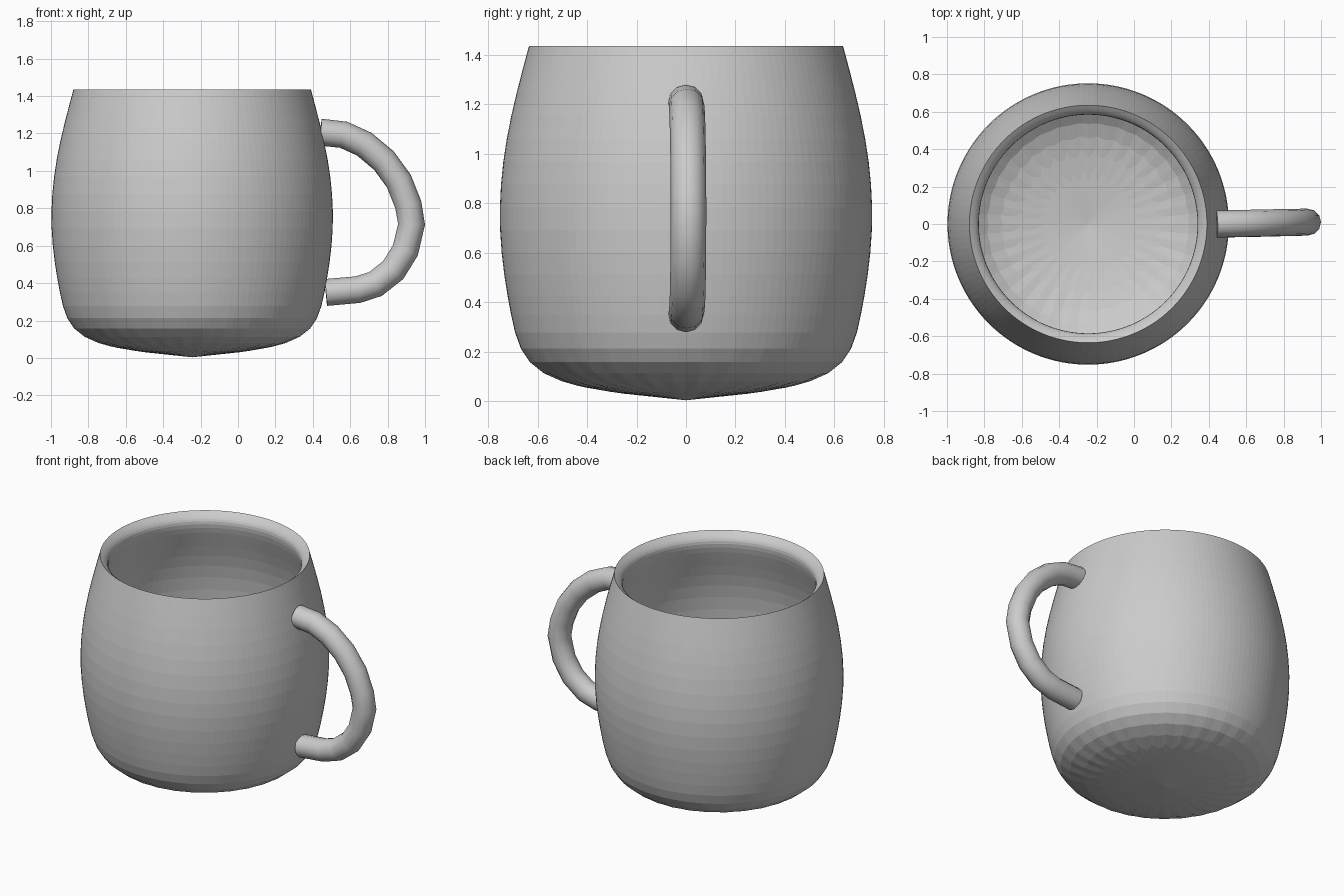
import bpy
import bmesh
from math import cos, sin, tau

if "Cube" in bpy.data.objects:
    bpy.data.objects.remove(bpy.data.objects["Cube"], do_unlink=True)

SIDES = 32
CENTRE_X = -0.245


def flat_material(name, colour):
    mat = bpy.data.materials.new(name)
    mat.use_nodes = True
    mat.diffuse_color = colour
    mat.node_tree.nodes["Principled BSDF"].inputs["Base Color"].default_value = colour
    return mat


clay = flat_material("light grey clay", (0.6, 0.6, 0.6, 1))


def link(name, data):
    obj = bpy.data.objects.new(name, data)
    bpy.context.scene.collection.objects.link(obj)
    data.materials.append(clay)
    return obj


# Mug body: coarse cage, up the outside, over the lip and down the inside
outside = [(0.65, 0.083), (0.712, 0.33), (0.771, 0.69), (0.741, 1.06), (0.639, 1.435)]
inside = [(0.59, 1.40), (0.58, 1.34), (0.695, 1.06), (0.726, 0.69), (0.668, 0.345), (0.607, 0.128)]
bm = bmesh.new()
crease = bm.edges.layers.float.new("crease_edge")
rings = [[bm.verts.new((r * cos(tau * i / SIDES), r * sin(tau * i / SIDES), z))
          for i in range(SIDES)] for r, z in outside + inside]
bottom = bm.verts.new((0, 0, -0.008))
floor = bm.verts.new((0, 0, 0.037))
lip = rings[len(outside) - 1]
for i in range(SIDES):
    j = (i + 1) % SIDES
    bm.faces.new((bottom, rings[0][j], rings[0][i]))
    bm.faces.new((floor, rings[-1][i], rings[-1][j]))
    for low, high in zip(rings, rings[1:]):
        bm.faces.new((low[i], low[j], high[j], high[i]))
    bm.edges.get((lip[i], lip[j]))[crease] = 1.0
mesh = bpy.data.meshes.new("mug_body")
bm.to_mesh(mesh)
bm.free()
body = link("mug_body", mesh)
body.location.x = CENTRE_X
rounding = body.modifiers.new("rounding", 'SUBSURF')
rounding.levels = rounding.render_levels = 2

# Handle: round tube along a bent path, open side against the body
path = [(0.44, 1.207), (0.565, 1.193), (0.675, 1.143), (0.78, 1.055),
        (0.86, 0.945), (0.91, 0.82), (0.928, 0.715), (0.895, 0.575),
        (0.83, 0.47), (0.735, 0.395), (0.64, 0.365), (0.47, 0.35)]
curve = bpy.data.curves.new("handle", 'CURVE')
curve.dimensions = '3D'
curve.bevel_depth = 0.072
curve.bevel_resolution = 4
curve.use_fill_caps = True
spline = curve.splines.new('POLY')
spline.points.add(len(path) - 1)
for k, (point, (x, z)) in enumerate(zip(spline.points, path)):
    point.co = (x, 0.01 * sin(tau / 2 * k / (len(path) - 1)), z, 1)
spline.use_smooth = True
link("handle", curve)
